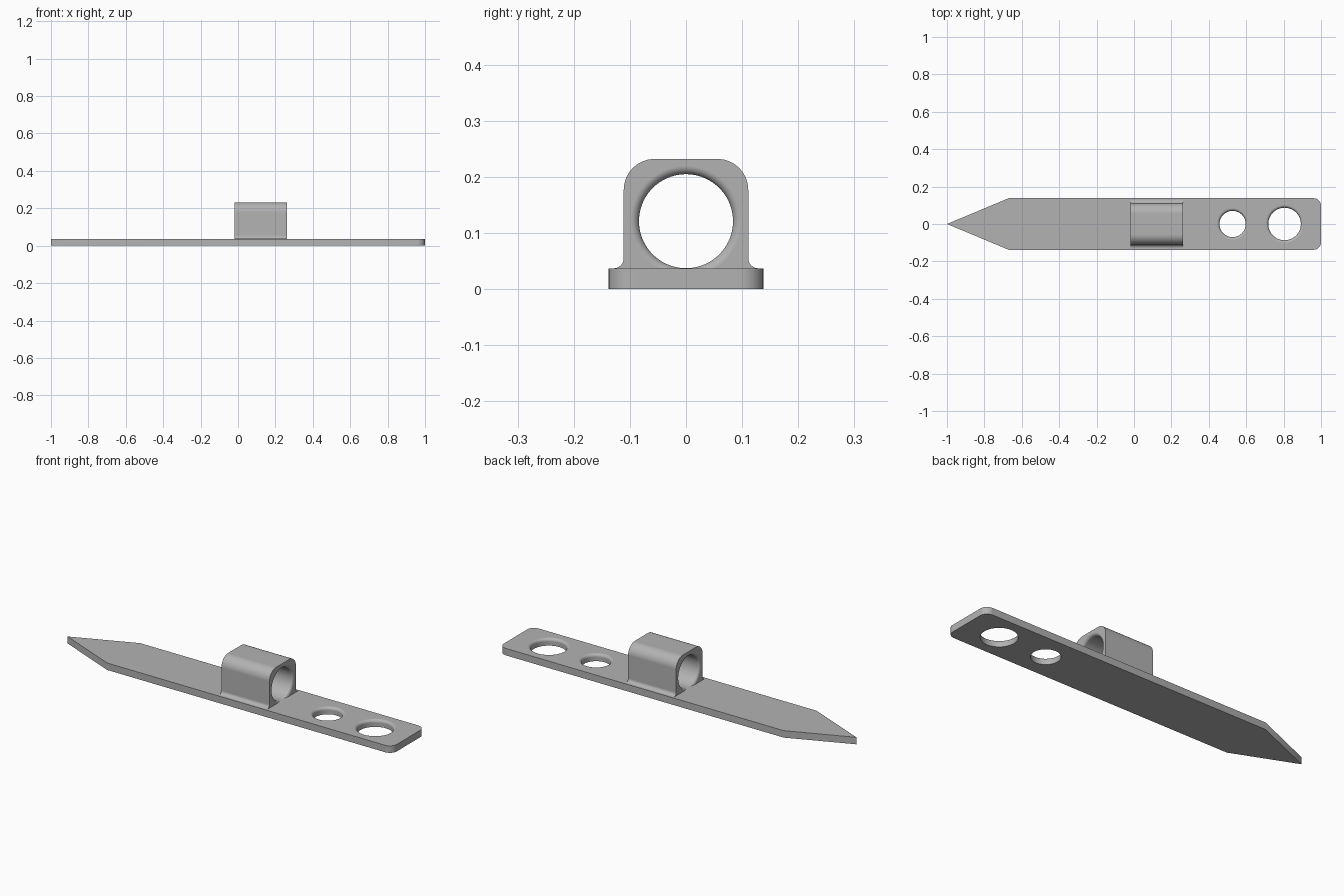
import bpy, bmesh, math
from mathutils import Vector, Matrix

if "Cube" in bpy.data.objects:
    bpy.data.objects.remove(bpy.data.objects["Cube"])

T = 0.037          # plate thickness
FLARE = 0.015      # rounded lip of the holes

grey = bpy.data.materials.new("light grey")
grey.diffuse_color = (0.45, 0.45, 0.45, 1)
grey.use_nodes = True
grey.node_tree.nodes["Principled BSDF"].inputs["Base Color"].default_value = grey.diffuse_color


def arc(cx, cy, r, a0, a1, n=8):
    return [(cx + r * math.cos(math.radians(a0 + (a1 - a0) * i / n)),
             cy + r * math.sin(math.radians(a0 + (a1 - a0) * i / n))) for i in range(n + 1)]


def make_object(name, bm):
    bmesh.ops.recalc_face_normals(bm, faces=bm.faces)
    me = bpy.data.meshes.new(name)
    bm.to_mesh(me)
    bm.free()
    ob = bpy.data.objects.new(name, me)
    bpy.context.collection.objects.link(ob)
    me.materials.append(grey)
    return ob


def extrude(name, pts, to3d, vec):
    bm = bmesh.new()
    face = bm.faces.new([bm.verts.new(to3d(*p)) for p in pts])
    ext = bmesh.ops.extrude_face_region(bm, geom=[face])
    bmesh.ops.translate(bm, vec=vec,
                        verts=[v for v in ext["geom"] if isinstance(v, bmesh.types.BMVert)])
    return make_object(name, bm)


def lathe(name, profile, matrix, n=72):
    # closed solid of revolution around local z
    bm = bmesh.new()
    rings = [[bm.verts.new((r * math.cos(2 * math.pi * i / n), r * math.sin(2 * math.pi * i / n), z))
              for i in range(n)] for r, z in profile]
    for a, b in zip(rings, rings[1:]):
        for i in range(n):
            j = (i + 1) % n
            bm.faces.new((a[i], a[j], b[j], b[i]))
    bm.faces.new(rings[0])
    bm.faces.new(rings[-1])
    bm.transform(matrix)
    return make_object(name, bm)


def cut(ob, cutters):
    bpy.context.view_layer.objects.active = ob
    for c in cutters:
        m = ob.modifiers.new("hole", 'BOOLEAN')
        m.operation, m.solver, m.object = 'DIFFERENCE', 'EXACT', c
        bpy.ops.object.modifier_apply(modifier=m.name)
        bpy.data.objects.remove(c)


def finish(ob):
    bpy.ops.object.select_all(action='DESELECT')
    ob.select_set(True)
    bpy.context.view_layer.objects.active = ob
    bpy.ops.object.shade_smooth_by_angle(angle=math.radians(25))
    w = ob.modifiers.new("normals", 'WEIGHTED_NORMAL')
    w.keep_sharp = True


# pointed base plate with two round holes, lips rounded on the top side
W, R = 0.138, 0.04
outline = [(-1, 0), (-0.67, -W)] + arc(1 - R, -W + R, R, -90, 0) \
    + arc(1 - R, W - R, R, 0, 90) + [(-0.67, W)]
plate = extrude("base_plate", outline, lambda x, y: (x, y, 0), Vector((0, 0, T)))


def plate_hole(x, r):
    lip = arc(r + FLARE, T - FLARE, FLARE, 180, 90)
    prof = [(r, -0.05)] + lip + [(r + FLARE, T + 0.05)]
    return lathe("hole_cutter", prof, Matrix.Translation((x, 0, 0)))


cut(plate, [plate_hole(0.527, 0.070), plate_hole(0.805, 0.087)])
finish(plate)

# sleeve block with rounded top corners and filleted foot
X0, X1 = -0.02, 0.262
HW, TOP, RC, RF = 0.111, 0.232, 0.055, 0.018
half = [(HW + RF, T - 0.002)] + arc(HW + RF, T + RF, RF, 270, 180) \
    + arc(HW - RC, TOP - RC, RC, 0, 90)
section = half + [(-y, z) for y, z in reversed(half)]
sleeve = extrude("sleeve", section, lambda y, z: (X0, y, z), Vector((X1 - X0, 0, 0)))

# bore along x, flared at both ends
r, h = 0.0838, (X1 - X0) / 2
end = arc(r + FLARE, h - FLARE, FLARE, 180, 90) + [(r + FLARE, h + 0.05)]
bore = [(a, -z) for a, z in reversed(end)] + end
place = Matrix.Translation(((X0 + X1) / 2, 0, 0.121)) @ Matrix.Rotation(math.pi / 2, 4, 'Y')
cut(sleeve, [lathe("bore_cutter", bore, place)])
finish(sleeve)
